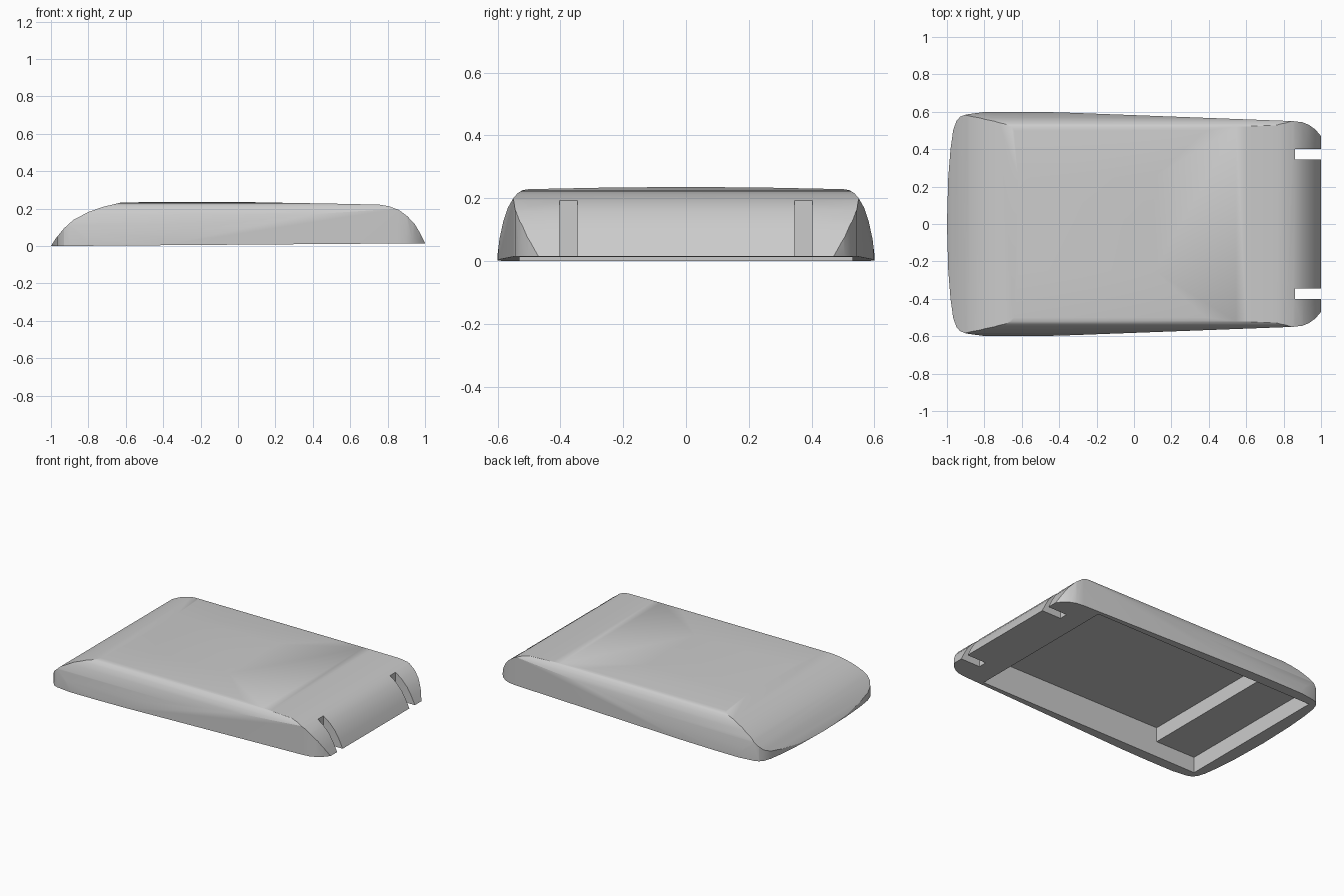
import bpy, bmesh
from mathutils import Vector

old = bpy.data.objects.get("Cube")
if old:
    bpy.data.objects.remove(old, do_unlink=True)


def make_material(name, colour):
    mat = bpy.data.materials.new(name)
    mat.use_nodes = True
    mat.diffuse_color = colour
    mat.node_tree.nodes["Principled BSDF"].inputs["Base Color"].default_value = colour
    return mat


def prism(name, points, place, sweep):
    """Extrude a closed 2D profile; place maps (a, b) to 3D."""
    bm = bmesh.new()
    face = bm.faces.new([bm.verts.new(place(a, b)) for a, b in points])
    grown = bmesh.ops.extrude_face_region(bm, geom=[face])["geom"]
    verts = [v for v in grown if isinstance(v, bmesh.types.BMVert)]
    bmesh.ops.translate(bm, verts=verts, vec=Vector(sweep))
    bmesh.ops.recalc_face_normals(bm, faces=bm.faces)
    mesh = bpy.data.meshes.new(name)
    bm.to_mesh(mesh)
    bm.free()
    obj = bpy.data.objects.new(name, mesh)
    bpy.context.collection.objects.link(obj)
    return obj


def box(name, x, y, z):
    corners = [(x[0], y[0]), (x[1], y[0]), (x[1], y[1]), (x[0], y[1])]
    return prism(name, corners, lambda a, b: (a, b, z[0]), (0, 0, z[1] - z[0]))


def combine(target, tool, operation):
    mod = target.modifiers.new(operation, "BOOLEAN")
    mod.operation = operation
    mod.solver = "EXACT"
    mod.object = tool
    bpy.context.view_layer.objects.active = target
    bpy.ops.object.modifier_apply(modifier=mod.name)
    bpy.data.objects.remove(tool, do_unlink=True)


def mirrored(half):
    """Complete a symmetric profile given its positive half, centre point last."""
    return half + [(-a, b) for a, b in reversed(half) if a > 0]


# Side profile: long sloped nose, nearly flat roof, rounded tail
side = [(-1, 0), (-.975, .04), (-.93, .095), (-.88, .14), (-.8, .182), (-.72, .21),
        (-.62, .234), (0, .236), (.6, .225), (.76, .221), (.81, .212), (.86, .193),
        (.905, .16), (.945, .117), (.975, .067), (1, .015)]
shell = prism("cover_shell", side, lambda a, b: (a, -.8, b), (0, 1.6, 0))

# Plan outline: tapered with rounded corners
half_plan = [(.47, 1), (.505, .97), (.53, .935), (.544, .9), (.55, .85), (.597, -.4),
             (.6, -.6), (.599, -.8), (.585, -.9), (.573, -.93), (.55, -.95),
             (.5, -.967), (.4, -.981), (.25, -.993), (0, -1)]
plan = prism("plan_tool", mirrored(half_plan), lambda a, b: (b, a, -.1), (0, 0, .5))
combine(shell, plan, "INTERSECT")

# Cross-section: bulging sides and a slightly crowned roof
half_section = [(.6, -.1), (.6, .02), (.594, .07), (.582, .125), (.567, .17), (.55, .2),
                (.536, .216), (.52, .226), (.5, .229), (.25, .234), (0, .236)]
section = prism("section_tool", mirrored(half_section), lambda a, b: (-1.2, a, b), (2.4, 0, 0))
combine(shell, section, "INTERSECT")

# Underside recess: deep main bay and shallower nose bay
combine(shell, box("main_bay", (-.62, .72), (-.53, .53), (-.1, .2)), "DIFFERENCE")
combine(shell, box("nose_bay", (-.91, -.6), (-.53, .53), (-.1, .105)), "DIFFERENCE")

# Pair of slots through the tail
for sign in (-1, 1):
    slot = box("tail_slot", (.86, 1.1), sorted((sign * .345, sign * .402)), (-.1, .4))
    combine(shell, slot, "DIFFERENCE")

# Finish
shell.data.materials.clear()
shell.data.materials.append(make_material("light_grey_plastic", (.6, .6, .6, 1)))
for poly in shell.data.polygons:
    poly.material_index = 0
bpy.ops.object.select_all(action="DESELECT")
shell.select_set(True)
bpy.context.view_layer.objects.active = shell
bpy.ops.object.shade_smooth_by_angle(angle=.45)
